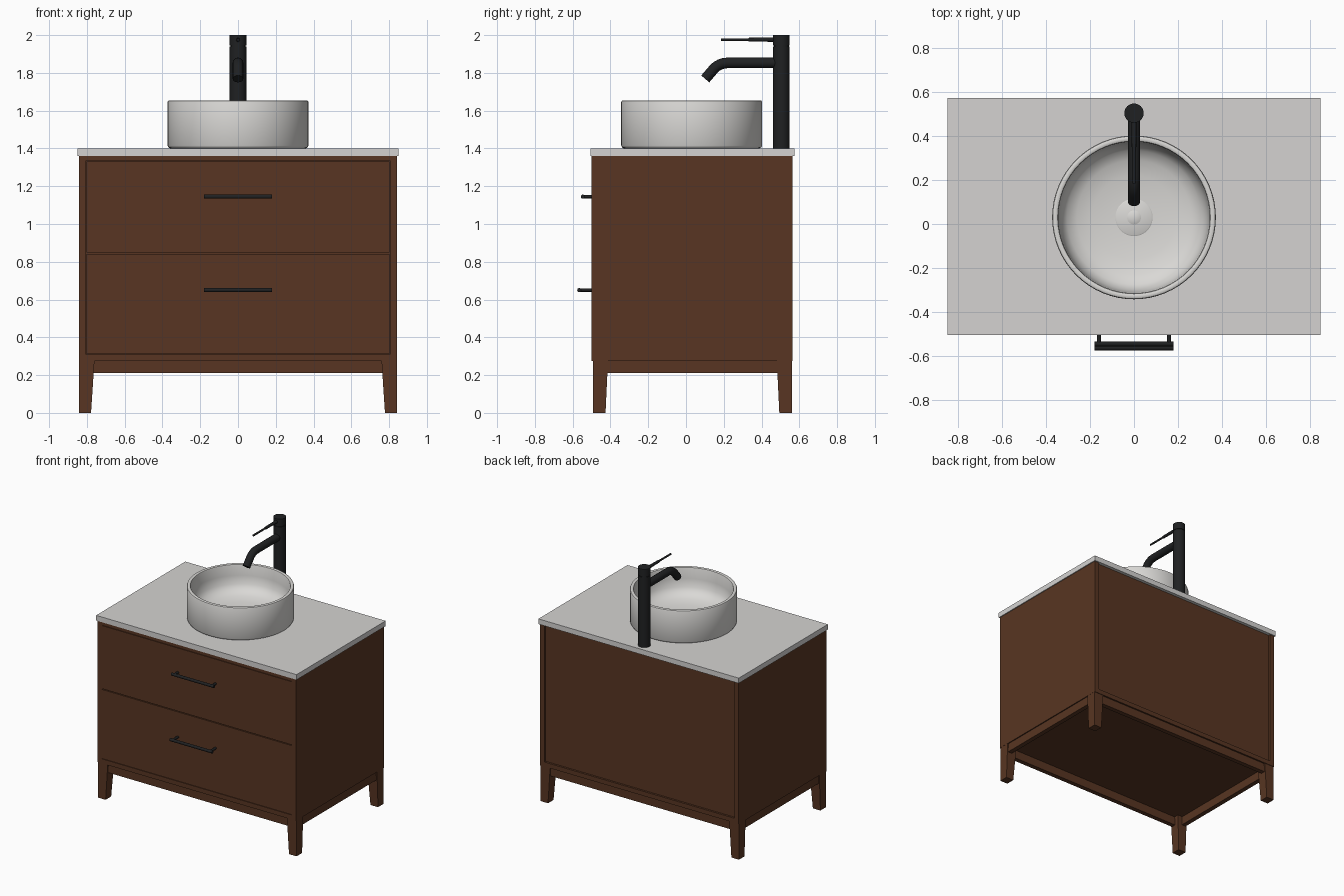
import bpy, bmesh, math
from mathutils import Vector

cube = bpy.data.objects.get("Cube")
if cube:
    bpy.data.objects.remove(cube, do_unlink=True)


def material(name, rgb, rough):
    m = bpy.data.materials.new(name)
    m.use_nodes = True
    m.diffuse_color = (*rgb, 1)
    bsdf = m.node_tree.nodes["Principled BSDF"]
    bsdf.inputs["Base Color"].default_value = (*rgb, 1)
    bsdf.inputs["Roughness"].default_value = rough
    return m


wood = material("walnut wood", (0.098, 0.036, 0.016), 0.6)
stone = material("white stone", (0.66, 0.65, 0.64), 0.5)
ceramic = material("white ceramic", (0.70, 0.69, 0.67), 0.3)
black = material("matte black", (0.014, 0.015, 0.016), 0.5)


def finish(name, bm, mat, smooth=False):
    bmesh.ops.recalc_face_normals(bm, faces=bm.faces)
    me = bpy.data.meshes.new(name)
    bm.to_mesh(me)
    bm.free()
    ob = bpy.data.objects.new(name, me)
    bpy.context.collection.objects.link(ob)
    me.materials.append(mat)
    if smooth:
        bpy.ops.object.select_all(action='DESELECT')
        ob.select_set(True)
        bpy.context.view_layer.objects.active = ob
        bpy.ops.object.shade_smooth_by_angle(angle=math.radians(40))
    return ob


def box(name, x, y, z, mat):
    """Box from (min, max) ranges."""
    bm = bmesh.new()
    bmesh.ops.create_cube(bm, size=1)
    for v in bm.verts:
        v.co = [r[0] if c < 0 else r[1] for c, r in zip(v.co, (x, y, z))]
    return finish(name, bm, mat)


def rod(name, start, end, r1, mat, r2=None, sides=24):
    """Cylinder or cone between two points."""
    a, b = Vector(start), Vector(end)
    bm = bmesh.new()
    bmesh.ops.create_cone(bm, cap_ends=True, segments=sides, radius1=r1,
                          radius2=r1 if r2 is None else r2, depth=(b - a).length)
    turn = Vector((0, 0, 1)).rotation_difference(b - a).to_matrix()
    for v in bm.verts:
        v.co = turn @ v.co + (a + b) / 2
    return finish(name, bm, mat, True)


def lathe(name, profile, y, mat, steps=64):
    bm = bmesh.new()
    verts = [bm.verts.new((r, y, z)) for r, z in profile]
    edges = [bm.edges.new(p) for p in zip(verts, verts[1:])]
    bmesh.ops.spin(bm, geom=verts + edges, cent=(0, y, 0), axis=(0, 0, 1),
                   angle=math.tau, steps=steps)
    bmesh.ops.remove_doubles(bm, verts=bm.verts, dist=0.0005)
    return finish(name, bm, mat, True)


# Cabinet carcass
W, FRONT, BACK = 0.843, -0.5, 0.565
SIDE = 0.805
LOW, HIGH = 0.275, 1.36
for s, side in ((1, "left"), (-1, "right")):
    box(side + "_side_panel", sorted((s * SIDE, s * W)), (FRONT, BACK), (LOW, HIGH), wood)
box("bottom_panel", (-SIDE, SIDE), (FRONT, BACK), (LOW, 0.31), wood)
box("top_panel", (-SIDE, SIDE), (FRONT, BACK - 0.015), (1.335, HIGH), wood)
box("back_panel", (-SIDE, SIDE), (BACK - 0.04, BACK - 0.015), (0.3, HIGH), wood)

# Drawer fronts with narrow gaps, each with a bar handle
GAP = 0.003
for name, z0, z1, hz, hy in (("lower", 0.31, 0.845, 0.65, -0.565),
                             ("upper", 0.845, 1.335, 1.145, -0.546)):
    box(name + "_drawer_front", (-SIDE + GAP, SIDE - GAP), (FRONT, FRONT + 0.04),
        (z0 + GAP, z1 - GAP), wood)
    rod(name + "_handle_bar", (-0.18, hy, hz), (0.18, hy, hz), 0.011, black, sides=16)
    for s, side in ((1, "left"), (-1, "right")):
        rod(f"{name}_handle_{side}_post", (s * 0.16, FRONT + 0.005, hz),
            (s * 0.16, hy, hz), 0.009, black, sides=16)

# Tapered legs, narrowing on their inner faces
for sx, side in ((1, "left"), (-1, "right")):
    for outer, sy, end in ((0.493, -1, "front"), (0.561, 1, "back")):
        leg = box(f"{end}_{side}_leg", sorted((sx * 0.76, sx * 0.842)),
                  sorted((sy * (outer - 0.08), sy * outer)), (0, LOW), wood)
        for v in leg.data.vertices:
            if v.co.z < 0.1:
                if abs(v.co.x) < 0.8:
                    v.co.x += sx * 0.018
                if abs(v.co.y) < outer - 0.04:
                    v.co.y += sy * 0.013

# Base rails between the legs
RAIL = (0.21, LOW)
box("front_rail", (-0.765, 0.765), (-0.485, -0.45), RAIL, wood)
box("back_rail", (-0.765, 0.765), (0.518, 0.553), RAIL, wood)
for s, side in ((1, "left"), (-1, "right")):
    box(side + "_rail", sorted((s * 0.8, s * 0.835)), (-0.42, 0.49), RAIL, wood)

# Countertop
box("countertop", (-0.85, 0.85), (-0.505, 0.575), (HIGH, 1.4), stone)

# Round vessel basin with drain
BY = 0.03
lathe("basin", [(0, 1.4), (0.358, 1.4), (0.368, 1.405), (0.373, 1.415),
                (0.373, 1.645), (0.37, 1.652), (0.364, 1.655), (0.354, 1.655),
                (0.348, 1.652), (0.345, 1.645), (0.342, 1.57), (0.33, 1.51),
                (0.305, 1.475), (0.26, 1.452), (0.19, 1.438), (0.1, 1.43),
                (0, 1.428)], BY, ceramic)
lathe("drain_ring", [(0, 1.425), (0.085, 1.425), (0.085, 1.435), (0.08, 1.438),
                     (0, 1.436)], BY, ceramic, 40)
lathe("drain_plug", [(0.032, 1.43), (0.032, 1.442), (0.02, 1.447), (0, 1.448)],
      BY, ceramic, 32)

# Tall faucet: column, turning cap, lever
FY = 0.505
rod("faucet_column", (0, FY, 1.4), (0, FY, 1.94), 0.044, black, sides=40)
rod("faucet_neck", (0, FY, 1.935), (0, FY, 1.95), 0.039, black, sides=40)
rod("faucet_cap", (0, FY, 1.946), (0, FY, 2.0), 0.044, black, sides=40)
rod("lever_base", (0, FY, 1.976), (0, 0.33, 1.976), 0.012, black, 0.01, 16)
rod("lever_tip", (0, 0.34, 1.976), (0, 0.185, 1.976), 0.007, black, sides=16)

# Curved spout
path = bpy.data.curves.new("spout", 'CURVE')
path.dimensions = '3D'
path.bevel_depth, path.bevel_resolution, path.use_fill_caps = 0.028, 6, True
line = path.splines.new('POLY')
bend = [(0.22 - 0.1 * math.sin(a), 1.753 + 0.1 * math.cos(a))
        for a in (math.radians(d) for d in range(0, 56, 11))]
points = [(FY, 1.853)] + bend + [(0.102, 1.768)]
line.points.add(len(points) - 1)
for p, (y, z) in zip(line.points, points):
    p.co = (0, y, z, 1)
spout = bpy.data.objects.new("faucet_spout", path)
bpy.context.collection.objects.link(spout)
path.materials.append(black)
bpy.ops.object.select_all(action='DESELECT')
spout.select_set(True)
bpy.context.view_layer.objects.active = spout
bpy.ops.object.convert(target='MESH')
bpy.ops.object.shade_smooth_by_angle(angle=math.radians(40))
